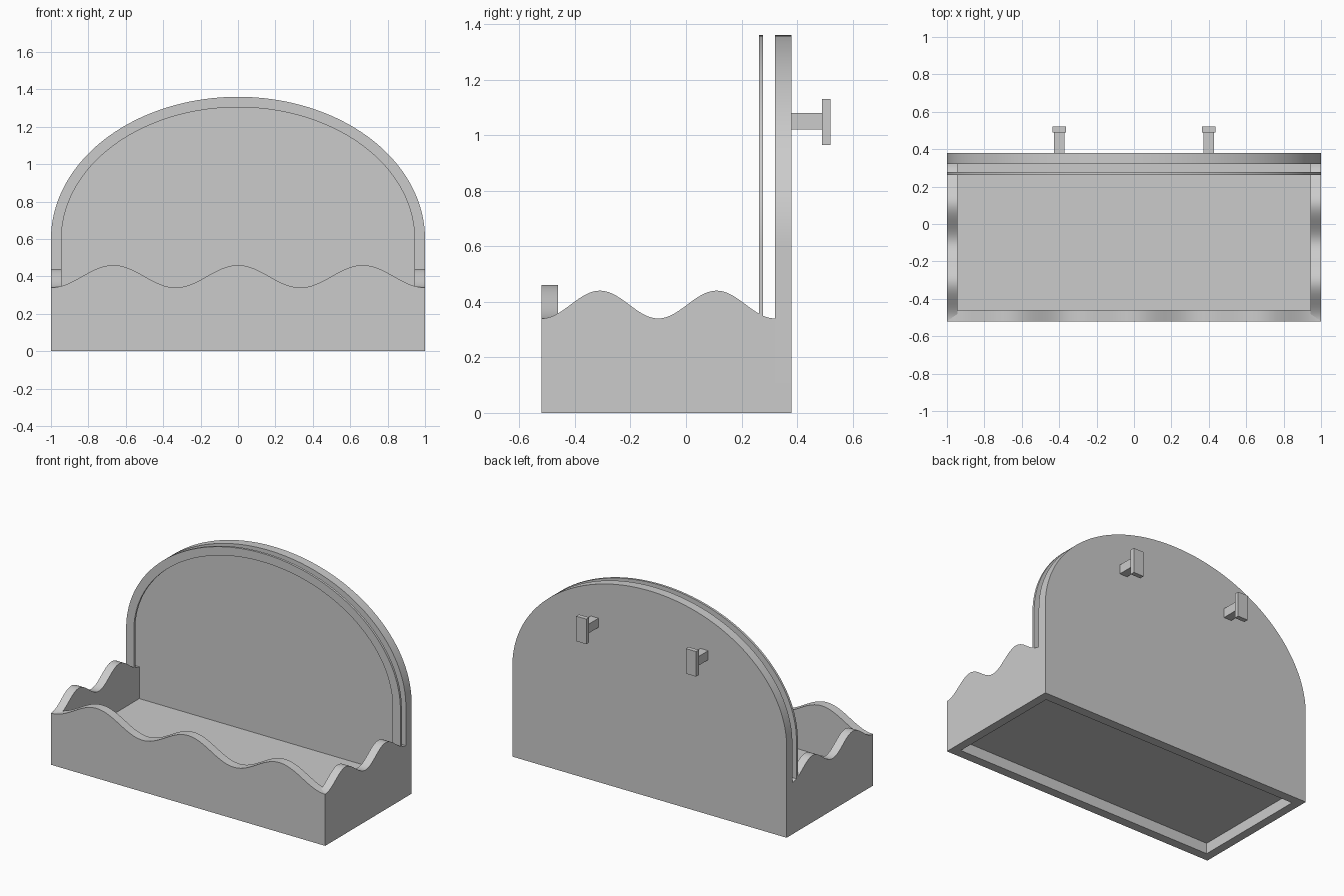
import bpy, bmesh, math

cube = bpy.data.objects.get("Cube")
if cube:
    bpy.data.objects.remove(cube, do_unlink=True)

grey = bpy.data.materials.new("plain grey")
grey.use_nodes = True
grey.diffuse_color = (0.6, 0.6, 0.6, 1)
grey.node_tree.nodes["Principled BSDF"].inputs["Base Color"].default_value = grey.diffuse_color

FRONT, BACK = -0.52, 0.38      # depth of the box
WALL, RIM = 0.06, 0.056        # front/back and side wall thickness
PANEL = BACK - WALL            # front face of the back panel
SPRING, TOP = 0.6, 1.36        # start and crown of the arch


def prism(name, outline, axis, start, end):
    """Extrude a 2D outline (u, z) along the x or y axis."""
    bm = bmesh.new()
    place = (lambda u, z, d: (d, u, z)) if axis == "x" else (lambda u, z, d: (u, d, z))
    rings = [[bm.verts.new(place(u, z, d)) for u, z in outline] for d in (start, end)]
    for ring in rings:
        bm.faces.new(ring)
    n = len(outline)
    for i in range(n):
        j = (i + 1) % n
        bm.faces.new((rings[0][i], rings[0][j], rings[1][j], rings[1][i]))
    bmesh.ops.recalc_face_normals(bm, faces=bm.faces)
    mesh = bpy.data.meshes.new(name)
    bm.to_mesh(mesh)
    bm.free()
    mesh.materials.append(grey)
    obj = bpy.data.objects.new(name, mesh)
    bpy.context.collection.objects.link(obj)
    bpy.ops.object.select_all(action="DESELECT")
    obj.select_set(True)
    bpy.context.view_layer.objects.active = obj
    bpy.ops.object.shade_smooth_by_angle(angle=math.radians(30))
    return obj


def box(name, x0, x1, y0, y1, z0, z1):
    return prism(name, [(x0, z0), (x1, z0), (x1, z1), (x0, z1)], "y", y0, y1)


def wave(u0, u1, height, steps):
    """Wall outline with a flat base and a wavy top edge."""
    us = [u0 + (u1 - u0) * i / steps for i in range(steps + 1)]
    return [(u0, 0)] + [(u, height(u)) for u in us] + [(u1, 0)]


def arch(inset, base, steps=96):
    """Half ellipse standing on two straight legs."""
    a, b = 1 - inset, TOP - SPRING - inset
    turns = [math.pi * i / steps for i in range(steps + 1)]
    curve = [(a * math.cos(t), SPRING + b * math.sin(t)) for t in turns]
    return [(a, base)] + curve + [(-a, base)]


# Box walls with scalloped tops
def front_height(x):
    return 0.4 + 0.06 * math.cos(3 * math.pi * x)


def side_height(y):
    return 0.39 - 0.05 * math.cos(4 * math.pi * (y - FRONT) / (PANEL - FRONT))


prism("front_wall", wave(-1, 1, front_height, 120), "y", FRONT, FRONT + WALL)
for side, s in (("left", 1), ("right", -1)):
    prism(side + "_wall", wave(FRONT, PANEL, side_height, 80), "x", s * (1 - RIM), s)

# Raised floor, leaving a recess underneath
box("floor", RIM - 1, 1 - RIM, FRONT + WALL, PANEL, 0.07, 0.13)

# Arched back panel and the thin frame in front of it
prism("back_panel", arch(0, 0), "y", PANEL, BACK)
prism("front_frame", arch(0, 0.3) + arch(RIM, 0.3)[::-1], "y", 0.263, 0.278)

# Hanging pegs on the back
for side, x in (("left", 0.4), ("right", -0.4)):
    box(side + "_peg_stem", x - 0.028, x + 0.028, BACK, 0.49, 1.02, 1.08)
    box(side + "_peg_plate", x - 0.037, x + 0.037, 0.49, 0.52, 0.965, 1.13)
